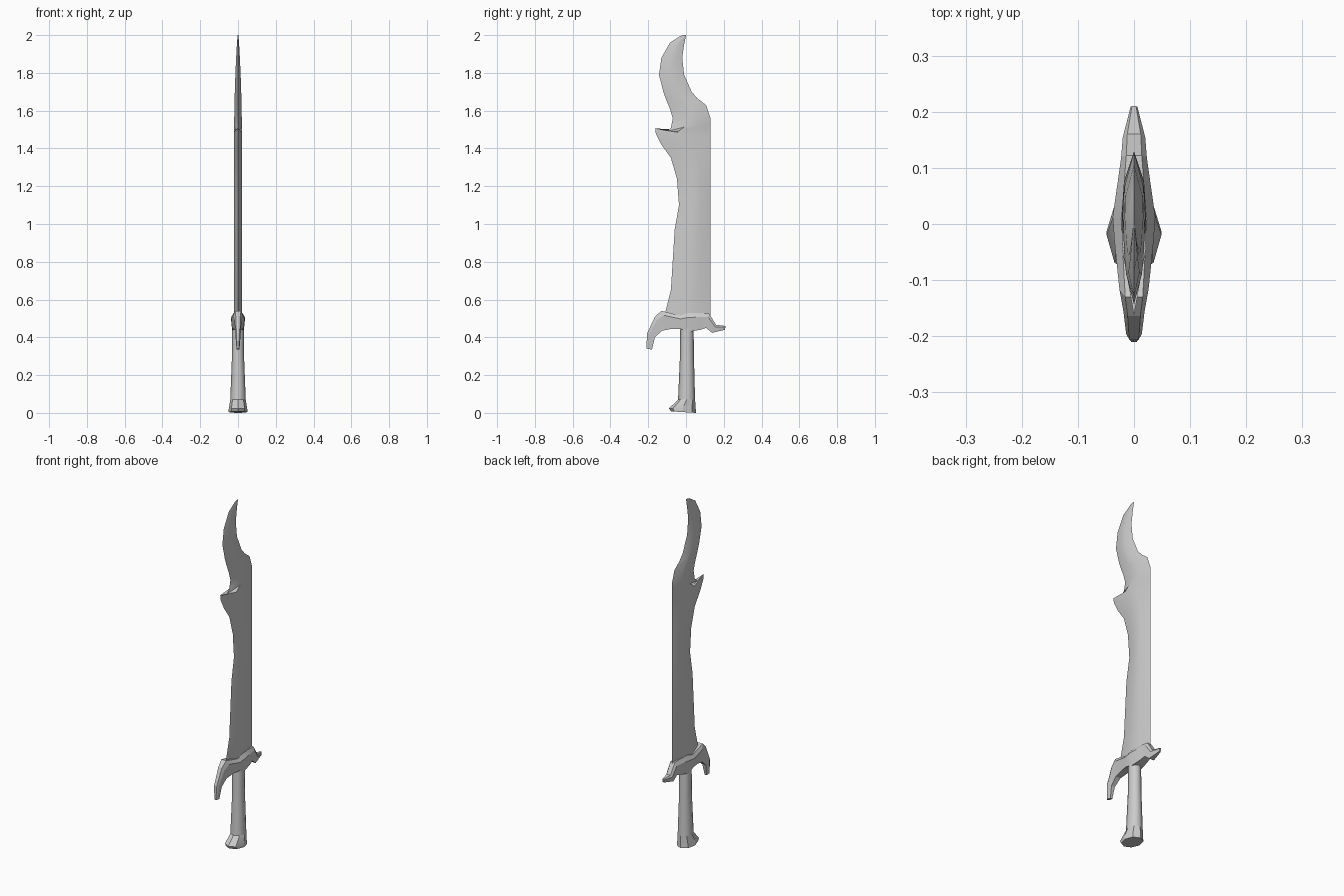
import bpy
import bmesh
import math
from mathutils import Vector

# Remove the default cube
cube = bpy.data.objects.get("Cube")
if cube:
    bpy.data.objects.remove(cube, do_unlink=True)

# Single steel colour
steel = bpy.data.materials.new("steel_grey")
steel.use_nodes = True
steel.diffuse_color = (0.6, 0.6, 0.6, 1)
steel.node_tree.nodes["Principled BSDF"].inputs["Base Color"].default_value = (0.6, 0.6, 0.6, 1)


def loft(name, rings, smooth_angle):
    """Skin a list of equal-length point rings and cap both ends."""
    bm = bmesh.new()
    loops = [[bm.verts.new(point) for point in ring] for ring in rings]
    count = len(loops[0])
    for lower, upper in zip(loops, loops[1:]):
        for i in range(count):
            j = (i + 1) % count
            bm.faces.new((lower[i], lower[j], upper[j], upper[i]))
    bm.faces.new(loops[0][::-1])
    bm.faces.new(loops[-1])
    bmesh.ops.recalc_face_normals(bm, faces=bm.faces[:])
    mesh = bpy.data.meshes.new(name)
    bm.to_mesh(mesh)
    bm.free()
    mesh.materials.append(steel)
    obj = bpy.data.objects.new(name, mesh)
    bpy.context.collection.objects.link(obj)
    bpy.ops.object.select_all(action="DESELECT")
    obj.select_set(True)
    bpy.context.view_layer.objects.active = obj
    bpy.ops.object.shade_smooth_by_angle(angle=math.radians(smooth_angle))
    return obj


# Blade stations: cutting edge y, z, spine y, z, half thickness
blade_stations = [
    (-.10, .48, .13, .48, .021),
    (-.11, .53, .13, .53, .021),
    (-.08, .65, .13, .65, .021),
    (-.06, .97, .13, .97, .021),
    (-.037, 1.1, .13, 1.1, .021),
    (-.048, 1.24, .13, 1.24, .021),
    (-.08, 1.35, .13, 1.35, .021),
    (-.13, 1.42, .13, 1.42, .021),
    (-.16, 1.48, .13, 1.46, .021),
    (-.163, 1.506, .13, 1.48, .021),
    (-.138, 1.49, .13, 1.5, .021),
    (-.10, 1.49, .13, 1.52, .021),
    (-.08, 1.51, .13, 1.54, .021),
    (-.07, 1.56, .13, 1.56, .02),
    (-.085, 1.61, .106, 1.63, .019),
    (-.106, 1.66, .06, 1.665, .018),
    (-.12, 1.7, .03, 1.7, .017),
    (-.143, 1.79, -.01, 1.79, .014),
    (-.13, 1.88, -.02, 1.88, .01),
    (-.085, 1.96, -.01, 1.95, .006),
    (-.03, 1.995, -.003, 1.985, .003),
    (-.01, 2, 0, 2, .002),
]


def blade_ring(edge_y, edge_z, spine_y, spine_z, half):
    def at(across, rise, x):
        return Vector((x, edge_y + (spine_y - edge_y) * across,
                       edge_z + (spine_z - edge_z) * rise))
    return [at(0, 0, 0), at(.4, .8, half), at(.68, .9, half * .85),
            at(1, 1, 0), at(.68, .9, -half * .85), at(.4, .8, -half)]


loft("blade", [blade_ring(*s) for s in blade_stations], 40)

# Guard stations: underside y, z, top y, z, half width
guard_stations = [
    (-.18, .335, -.21, .34, .008),
    (-.165, .4, -.206, .42, .014),
    (-.127, .435, -.164, .51, .019),
    (-.075, .445, -.13, .54, .026),
    (-.03, .445, -.03, .515, .035),
    (.02, .43, .01, .53, .038),
    (.075, .44, .075, .53, .029),
    (.106, .45, .122, .525, .023),
    (.138, .424, .16, .466, .02),
    (.206, .44, .21, .46, .006),
]


def guard_ring(low_y, low_z, top_y, top_z, half):
    low, top = Vector((0, low_y, low_z)), Vector((0, top_y, top_z))
    side = Vector((half, 0, 0))
    shoulder = low.lerp(top, .75)
    return [low + side * .8, shoulder + side, top + side * .6,
            top - side * .6, shoulder - side, low - side * .8]


loft("guard", [guard_ring(*s) for s in guard_stations], 20)


def oval_ring(z, front, back, half, tilt=0):
    """Eight-sided oval around the handle axis."""
    middle, radius = (front + back) / 2, (back - front) / 2
    ring = []
    for i in range(8):
        a = math.tau * i / 8
        ring.append(Vector((half * math.cos(a), middle + radius * math.sin(a),
                            z - tilt * math.sin(a))))
    return ring


# Handle and flared pommel
loft("grip", [
    oval_ring(.48, -.03, .04, .032),
    oval_ring(.3, -.032, .042, .032),
    oval_ring(.07, -.042, .048, .041),
], 50)
loft("pommel", [
    oval_ring(.07, -.042, .048, .041),
    oval_ring(.02, -.09, .052, .049, .004),
    oval_ring(.004, -.08, .053, .049, .004),
], 30)
